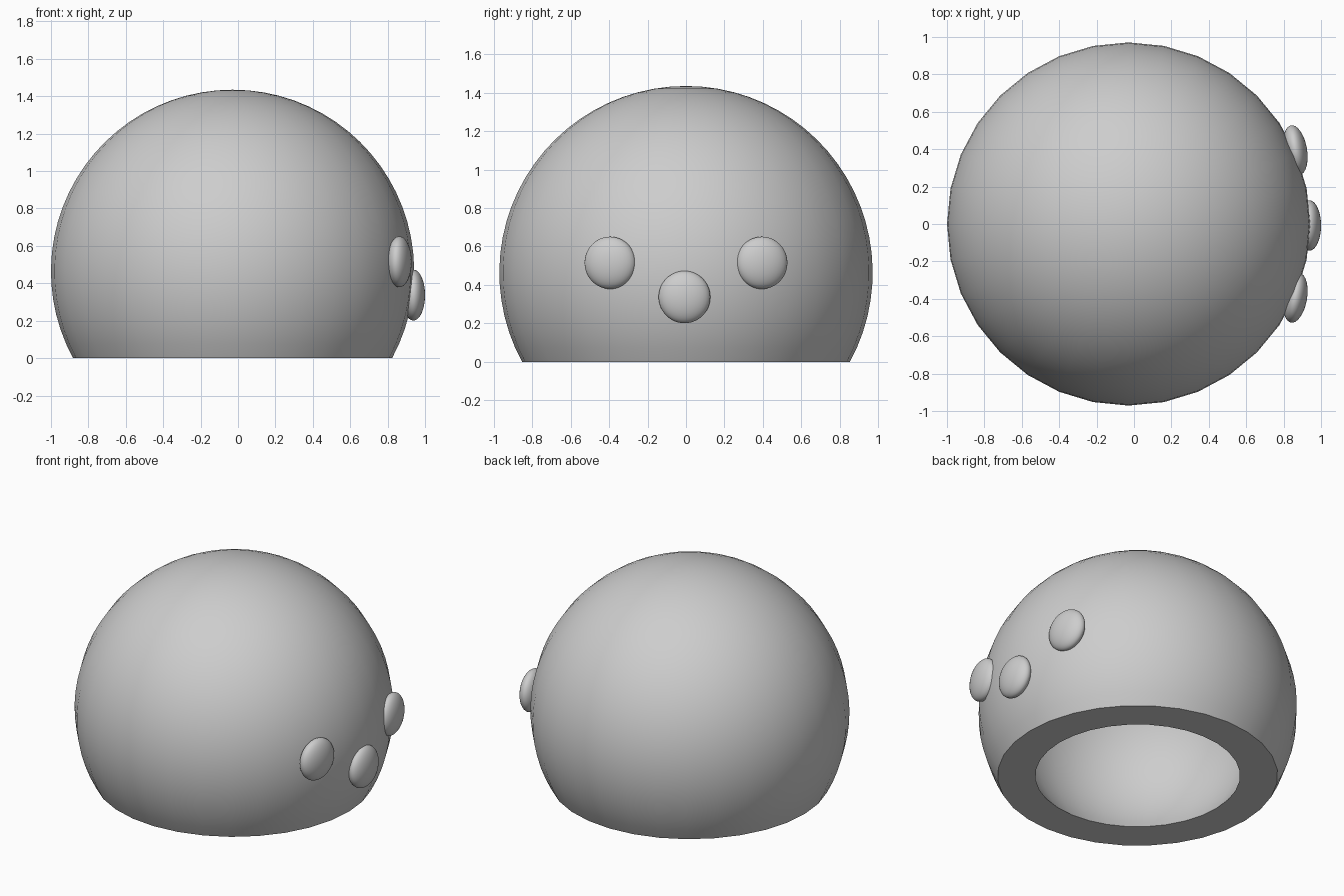
import bpy
import bmesh
import math
from mathutils import Matrix, Vector

default_cube = bpy.data.objects.get("Cube")
if default_cube:
    bpy.data.objects.remove(default_cube, do_unlink=True)

grey = bpy.data.materials.new("plain grey")
grey.use_nodes = True
grey.diffuse_color = (0.61, 0.61, 0.61, 1)
grey.node_tree.nodes["Principled BSDF"].inputs["Base Color"].default_value = grey.diffuse_color


def add_part(name, bm, location, turn=0):
    """Turn a bmesh into a smooth grey object."""
    mesh = bpy.data.meshes.new(name)
    bm.to_mesh(mesh)
    bm.free()
    mesh.materials.append(grey)
    part = bpy.data.objects.new(name, mesh)
    part.location = location
    part.rotation_euler.z = turn
    bpy.context.collection.objects.link(part)
    bpy.ops.object.select_all(action='DESELECT')
    part.select_set(True)
    bpy.context.view_layer.objects.active = part
    bpy.ops.object.shade_smooth_by_angle(angle=math.radians(35))


# Hollow dome: outer arc, flat rim and inner arc turned around the z axis
centre_z = 0.464
outer_radius = 0.971
arc_steps = 24


def arc(radius):
    """Profile points from the pole down to the level rim."""
    end = math.acos(-centre_z / radius)
    angles = [end * i / arc_steps for i in range(arc_steps + 1)]
    return [Vector((radius * math.sin(a), 0, radius * math.cos(a))) for a in angles]


profile = arc(outer_radius) + arc(outer_radius * 0.8)[::-1]
bm = bmesh.new()
verts = [bm.verts.new(p) for p in profile]
edges = [bm.edges.new(pair) for pair in zip(verts, verts[1:])]
bmesh.ops.spin(bm, geom=verts + edges, cent=(0, 0, 0), axis=(0, 0, 1),
               angle=2 * math.pi, steps=32)
bmesh.ops.remove_doubles(bm, verts=bm.verts[:], dist=0.0005)
bmesh.ops.recalc_face_normals(bm, faces=bm.faces[:])
add_part("dome_shell", bm, (-0.029, 0, centre_z))


def add_button(name, location, turn, depth):
    """Flattened round bead half sunk into the dome."""
    bm = bmesh.new()
    bmesh.ops.create_uvsphere(bm, u_segments=32, v_segments=24, radius=0.136,
                              matrix=Matrix.Diagonal((depth / 0.136, 0.99, 1, 1)))
    add_part(name, bm, location, turn)


# Two eyes and a nose on the +x side
for side, name in ((1, "eye_back"), (-1, "eye_front")):
    add_button(name, (0.863, 0.395 * side, 0.515), side * math.radians(10), 0.062)
add_button("nose", (0.938, -0.008, 0.337), 0, 0.062)
